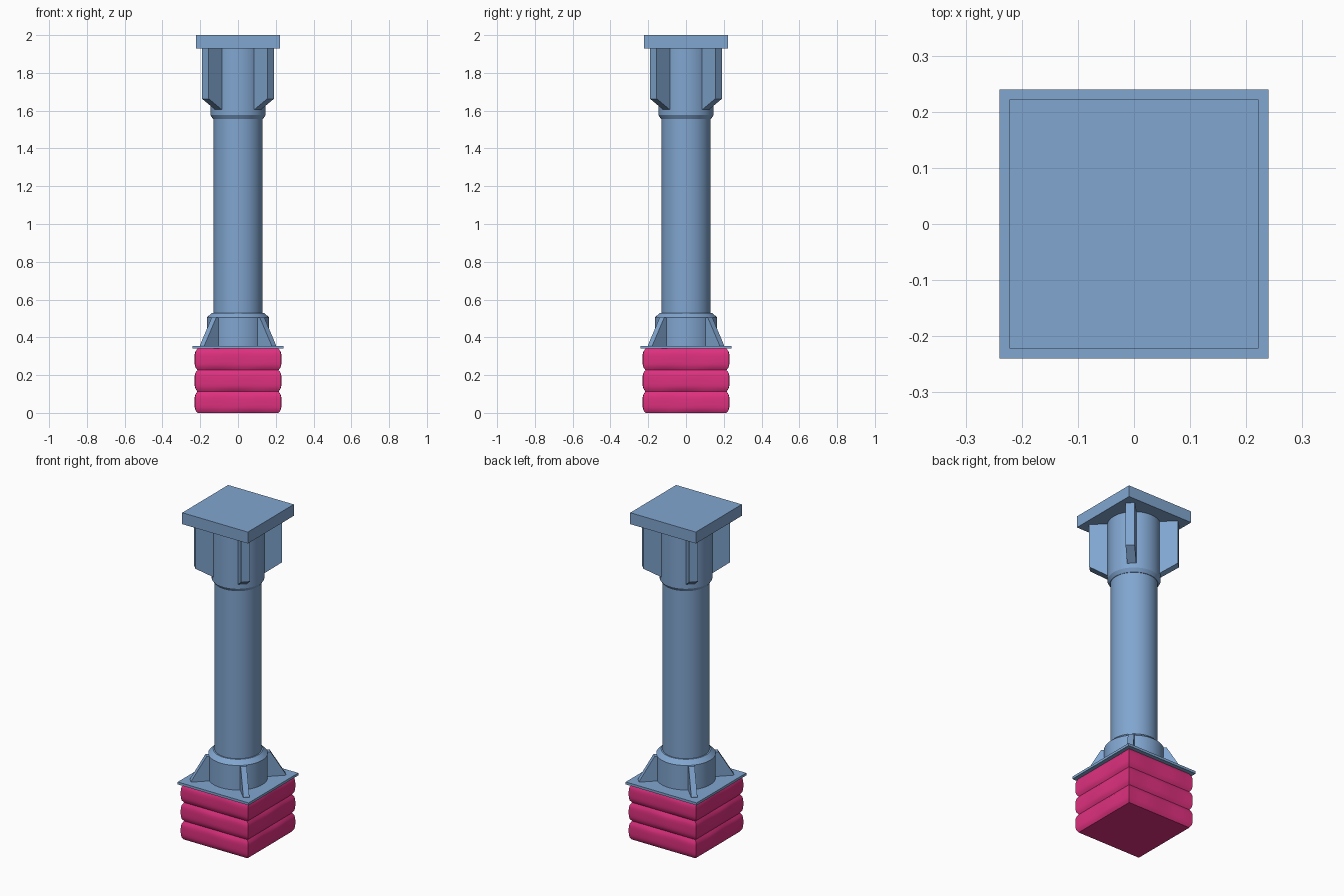
import bpy, bmesh, math
from mathutils import Matrix

cube = bpy.data.objects.get("Cube")
if cube:
    bpy.data.objects.remove(cube, do_unlink=True)


def material(name, rgb):
    m = bpy.data.materials.new(name)
    m.use_nodes = True
    m.diffuse_color = (*rgb, 1)
    m.node_tree.nodes["Principled BSDF"].inputs["Base Color"].default_value = (*rgb, 1)
    return m


BLUE = material("steel blue", (0.22, 0.38, 0.63))
PINK = material("magenta stone", (0.73, 0.03, 0.21))


def finish(name, bm, mat, smooth=None):
    bmesh.ops.recalc_face_normals(bm, faces=bm.faces)
    mesh = bpy.data.meshes.new(name)
    bm.to_mesh(mesh)
    bm.free()
    mesh.materials.append(mat)
    obj = bpy.data.objects.new(name, mesh)
    bpy.context.collection.objects.link(obj)
    if smooth:
        bpy.ops.object.select_all(action="DESELECT")
        obj.select_set(True)
        bpy.context.view_layer.objects.active = obj
        bpy.ops.object.shade_smooth_by_angle(angle=math.radians(smooth))
    return obj


def plate(name, half, z0, z1):
    bm = bmesh.new()
    bmesh.ops.create_cube(bm, size=1, matrix=Matrix.Translation((0, 0, (z0 + z1) / 2))
                          @ Matrix.Diagonal((2 * half, 2 * half, z1 - z0, 1)))
    return finish(name, bm, BLUE)


def turned(name, profile, sides=48):
    """Closed solid of revolution from (radius, height) pairs."""
    bm = bmesh.new()
    rings = [[bm.verts.new((r * math.cos(2 * math.pi * i / sides),
                            r * math.sin(2 * math.pi * i / sides), z))
              for i in range(sides)] for r, z in profile]
    for a, b in zip(rings, rings[1:]):
        for i in range(sides):
            j = (i + 1) % sides
            bm.faces.new((a[i], a[j], b[j], b[i]))
    bm.faces.new(rings[0])
    bm.faces.new(rings[-1])
    return finish(name, bm, BLUE, 30)


def diagonal_fins(name, outline, thick):
    """Four plates standing on the diagonals, outline in (radius, height)."""
    bm = bmesh.new()
    for k in range(4):
        turn = Matrix.Rotation(math.radians(45 + 90 * k), 3, "Z")
        near, far = [[bm.verts.new(turn @ Matrix.Translation((r, s * thick / 2, z)).to_translation())
                      for r, z in outline] for s in (-1, 1)]
        bm.faces.new(near)
        bm.faces.new(far)
        for i in range(len(outline)):
            j = (i + 1) % len(outline)
            bm.faces.new((near[i], near[j], far[j], far[i]))
    return finish(name, bm, BLUE)


# Footing: three bulging courses of softly uneven stone
def footing(height=0.34, courses=3, n=24):
    bm = bmesh.new()
    bmesh.ops.create_cube(bm, size=2)
    bmesh.ops.subdivide_edges(bm, edges=bm.edges[:], cuts=n - 1, use_grid_fill=True)
    for v in bm.verts:
        x, y, z = v.co
        t = (z + 1) / 2
        u = t * courses
        course = min(int(u), courses - 1)
        pillow = 1 - abs(2 * (u - course) - 1) ** 4
        half = 0.215 + 0.013 * pillow
        if max(abs(x), abs(y)) > 0.999:
            along = y if abs(x) > abs(y) else x
            half += 0.002 * math.sin(along * 5 + course * 2.1) * pillow * (1 - along ** 4)
        v.co = (x * half, y * half, t * height)
    return finish("stone_footing", bm, PINK, 50)


footing()

# Base plate, socket and gussets
plate("base_plate", 0.24, 0.34, 0.355)
turned("base_socket", [(0.165, 0.35), (0.165, 0.505), (0.138, 0.53), (0.125, 0.53)])
diagonal_fins("base_gussets", [(0.15, 0.35), (0.267, 0.35), (0.267, 0.36), (0.18, 0.505), (0.15, 0.505)], 0.034)

# Column shaft
turned("column_shaft", [(0.13, 0.5), (0.13, 1.6)])

# Head: collar, brackets and bearing plate
turned("head_collar", [(0.128, 1.555), (0.132, 1.556), (0.146, 1.577), (0.146, 1.94)])
diagonal_fins("head_brackets", [(0.13, 1.605), (0.146, 1.605), (0.244, 1.663), (0.244, 1.94), (0.13, 1.94)], 0.05)
plate("head_plate", 0.222, 1.93, 2.0)
